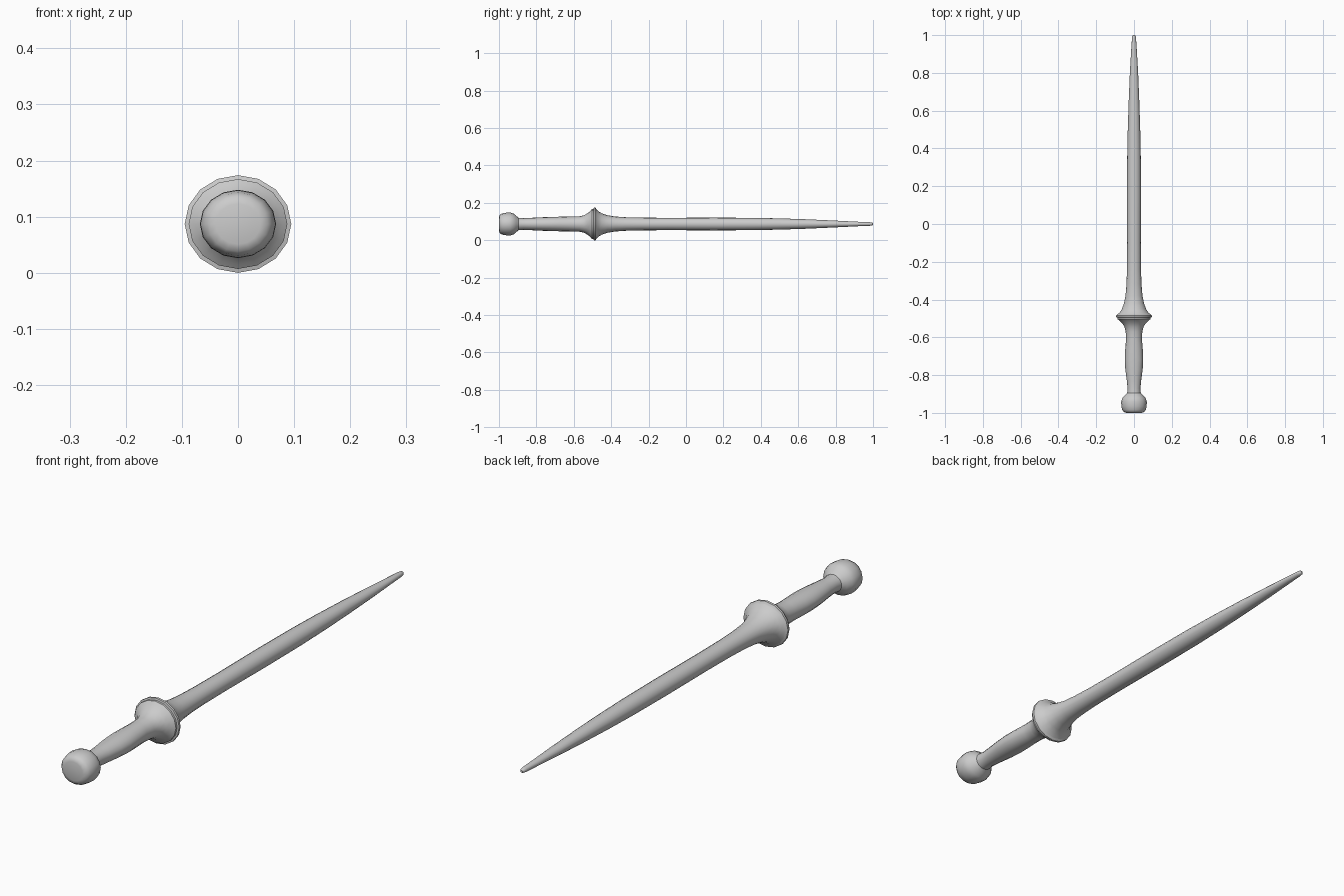
import bpy, bmesh, math

SIDES = 16
ZC = 0.087  # height of the long axis


def loft(name, rings, cap_start=False, cap_end=False):
    """Skin elliptical rings (y, x radius, z radius) along the y axis."""
    bm = bmesh.new()
    loops = []
    for y, rx, rz in rings:
        loops.append([bm.verts.new((rx * math.cos(2 * math.pi * i / SIDES), y,
                                    ZC + rz * math.sin(2 * math.pi * i / SIDES)))
                      for i in range(SIDES)])
    for a, b in zip(loops, loops[1:]):
        for i in range(SIDES):
            j = (i + 1) % SIDES
            bm.faces.new((a[i], b[i], b[j], a[j]))
    if cap_start:
        bm.faces.new(loops[0])
    if cap_end:
        bm.faces.new(loops[-1][::-1])
    bmesh.ops.recalc_face_normals(bm, faces=bm.faces)
    me = bpy.data.meshes.new(name)
    bm.to_mesh(me)
    bm.free()
    ob = bpy.data.objects.new(name, me)
    bpy.context.collection.objects.link(ob)
    bpy.ops.object.select_all(action='DESELECT')
    ob.select_set(True)
    bpy.context.view_layer.objects.active = ob
    bpy.ops.object.shade_smooth_by_angle(angle=math.radians(50))
    return ob


# Rounded end knob
pommel = [(-1.0, 0.040, 0.036), (-0.996, 0.053, 0.049), (-0.985, 0.062, 0.056),
          (-0.965, 0.067, 0.060), (-0.94, 0.068, 0.061), (-0.922, 0.062, 0.056),
          (-0.908, 0.050, 0.044), (-0.895, 0.036, 0.033)]
# Wavy handle flaring into the guard
grip = [pommel[-1], (-0.87, 0.034, 0.031), (-0.83, 0.038, 0.033),
        (-0.77, 0.046, 0.036), (-0.72, 0.049, 0.038), (-0.67, 0.047, 0.039),
        (-0.61, 0.042, 0.040), (-0.57, 0.044, 0.041), (-0.545, 0.050, 0.047),
        (-0.525, 0.063, 0.058), (-0.51, 0.079, 0.072), (-0.503, 0.088, 0.080)]
# Thin disc rim
guard = [grip[-1], (-0.495, 0.088, 0.080), (-0.493, 0.095, 0.087),
         (-0.484, 0.095, 0.087), (-0.479, 0.088, 0.079)]
# Long tapering shaft
blade = [guard[-1], (-0.468, 0.075, 0.068), (-0.45, 0.064, 0.057),
         (-0.42, 0.053, 0.047), (-0.38, 0.045, 0.040), (-0.32, 0.040, 0.036),
         (-0.24, 0.037, 0.034), (-0.1, 0.036, 0.033), (0.15, 0.037, 0.034),
         (0.35, 0.036, 0.033), (0.5, 0.033, 0.030), (0.65, 0.028, 0.025),
         (0.8, 0.022, 0.018), (0.92, 0.015, 0.012), (0.98, 0.011, 0.010),
         (0.994, 0.009, 0.008), (1.0, 0.004, 0.004)]

loft("pommel", pommel, cap_start=True)
loft("grip", grip)
loft("guard", guard)
loft("blade", blade, cap_end=True)
